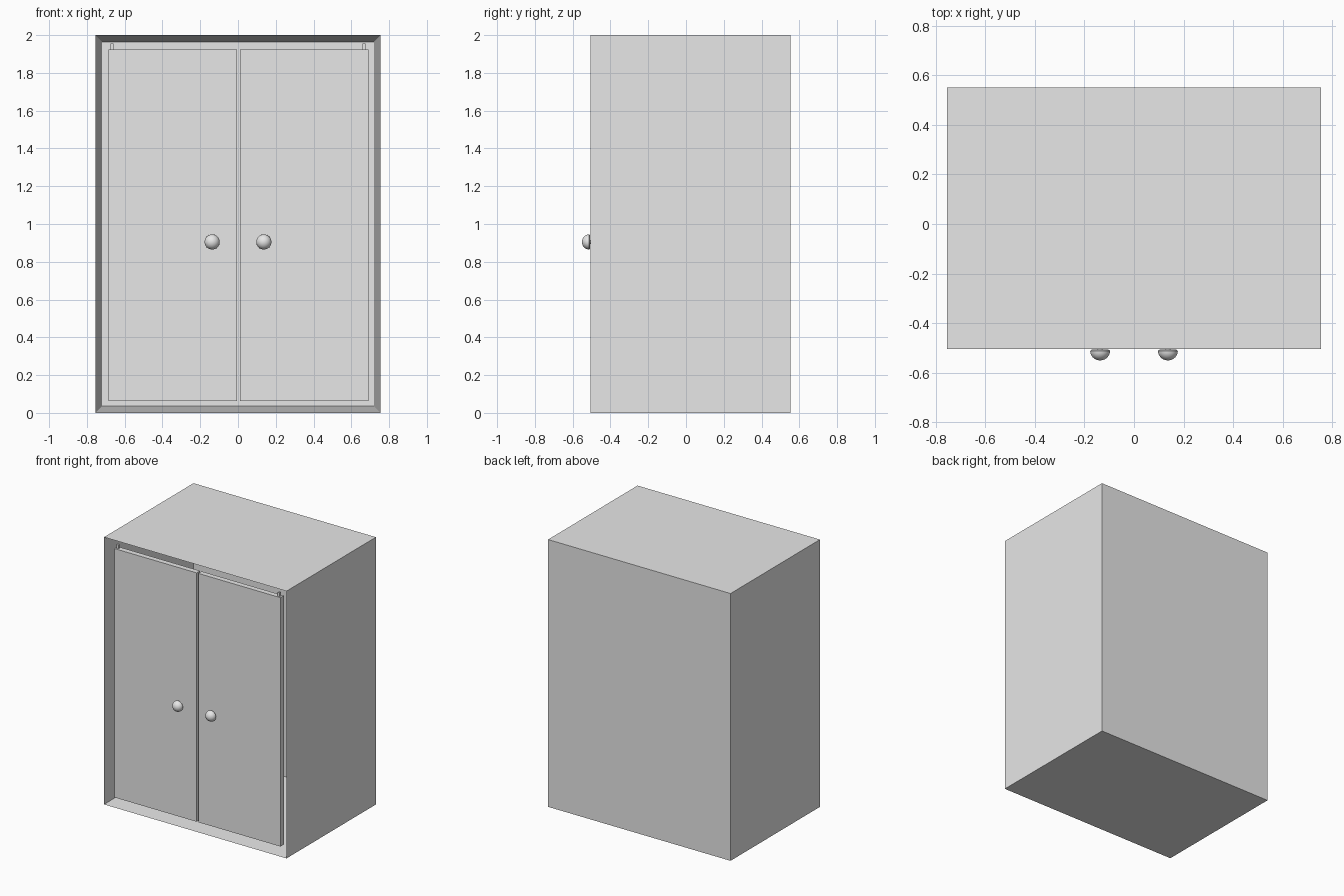
import bpy, bmesh, math

if "Cube" in bpy.data.objects:
    bpy.data.objects.remove(bpy.data.objects["Cube"])

grey = bpy.data.materials.new("plain_grey")
grey.diffuse_color = (0.8, 0.8, 0.8, 1)
grey.use_nodes = True
grey.node_tree.nodes["Principled BSDF"].inputs["Base Color"].default_value = grey.diffuse_color


def add_object(name, bm):
    bmesh.ops.recalc_face_normals(bm, faces=bm.faces)
    mesh = bpy.data.meshes.new(name)
    bm.to_mesh(mesh)
    bm.free()
    mesh.materials.append(grey)
    obj = bpy.data.objects.new(name, mesh)
    bpy.context.collection.objects.link(obj)
    return obj


def box(bm, x0, x1, y0, y1, z0, z1):
    verts = bmesh.ops.create_cube(bm, size=1)["verts"]
    for v in verts:
        v.co = ((x0 + x1) / 2 + v.co.x * (x1 - x0),
                (y0 + y1) / 2 + v.co.y * (y1 - y0),
                (z0 + z1) / 2 + v.co.z * (z1 - z0))
    return verts


FRONT, BACK, HALF, WALL = -0.505, 0.552, 0.755, 0.05

# Cabinet shell: front face inset to a rim, then pushed in to form the cavity
bm = bmesh.new()
box(bm, -HALF, HALF, FRONT, BACK, 0, 2)
bm.normal_update()
front = min(bm.faces, key=lambda f: f.calc_center_median().y)
bmesh.ops.inset_region(bm, faces=[front], thickness=WALL)
bmesh.ops.translate(bm, vec=(0, BACK - WALL - FRONT, 0), verts=front.verts)
add_object("cabinet_shell", bm)

# Knob profile: (radius, y), a thin neck and a shallow dome
DOOR_Y = -0.483
profile = [(0.010, DOOR_Y), (0.010, -0.507), (0.036, -0.508), (0.040, -0.513)]
for i in range(1, 8):
    a = i / 7 * math.pi / 2
    profile.append((0.040 * math.cos(a), -0.513 - 0.038 * math.sin(a)))

for side, label, x0, x1 in ((-1, "left", -0.685, -0.004), (1, "right", 0.010, 0.690)):
    # Door, slightly recessed in the frame
    bm = bmesh.new()
    box(bm, x0, x1, DOOR_Y, DOOR_Y + 0.04, 0.063, 1.925)
    add_object(label + "_door", bm)

    # Hinge pin between door top and frame
    bm = bmesh.new()
    x = side * 0.668
    box(bm, x - 0.008, x + 0.008, DOOR_Y + 0.01, DOOR_Y + 0.026, 1.92, 1.955)
    add_object(label + "_hinge_pin", bm)

    # Knob, spun around the y axis
    bm = bmesh.new()
    verts = [bm.verts.new((r, y, 0)) for r, y in profile]
    edges = [bm.edges.new(p) for p in zip(verts, verts[1:])]
    bmesh.ops.spin(bm, geom=verts + edges, cent=(0, 0, 0), axis=(0, 1, 0),
                   angle=math.tau, steps=32, use_merge=True)
    bmesh.ops.remove_doubles(bm, verts=bm.verts, dist=1e-5)
    knob = add_object(label + "_knob", bm)
    knob.location = (side * 0.137, 0, 0.905)
    bpy.ops.object.select_all(action='DESELECT')
    knob.select_set(True)
    bpy.context.view_layer.objects.active = knob
    bpy.ops.object.shade_smooth_by_angle(angle=math.radians(40))
